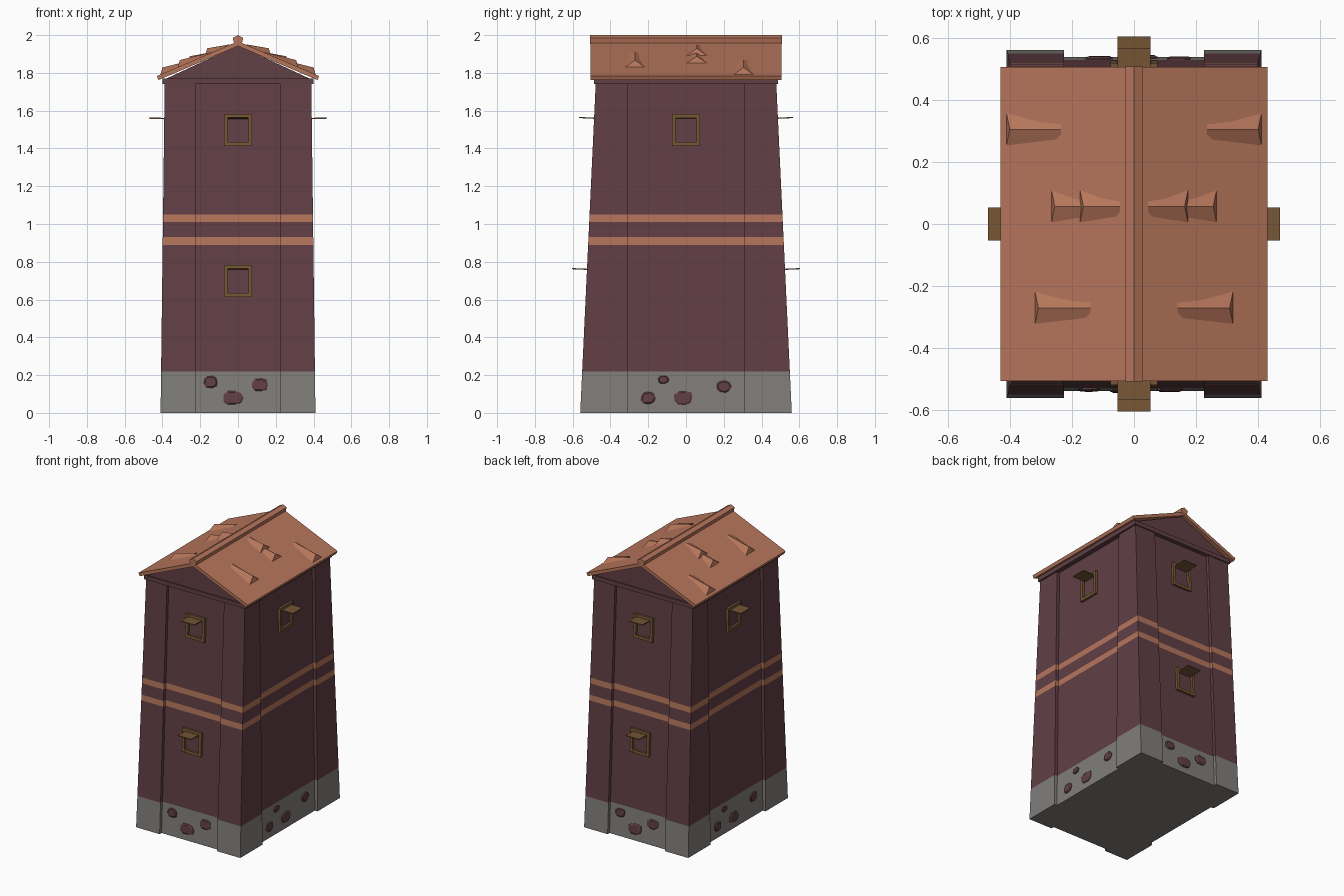
import bpy, bmesh, math, random
from mathutils import Matrix, Vector

random.seed(4)
if "Cube" in bpy.data.objects:
    bpy.data.objects.remove(bpy.data.objects["Cube"])


def material(name, rgb):
    m = bpy.data.materials.new(name)
    m.use_nodes = True
    m.diffuse_color = (*rgb, 1)
    m.node_tree.nodes["Principled BSDF"].inputs["Base Color"].default_value = (*rgb, 1)
    return m


PLASTER = material("dark red plaster", (0.12, 0.05, 0.06))
STONE = material("grey stone", (0.22, 0.21, 0.20))
CLAY = material("orange clay", (0.47, 0.18, 0.105))
WOOD = material("brown wood", (0.18, 0.093, 0.036))


def finish(name, bm, *mats):
    bmesh.ops.recalc_face_normals(bm, faces=bm.faces)
    mesh = bpy.data.meshes.new(name)
    bm.to_mesh(mesh)
    bm.free()
    for m in mats:
        mesh.materials.append(m)
    obj = bpy.data.objects.new(name, mesh)
    bpy.context.collection.objects.link(obj)
    return obj


def loft(bm, rings, matrix=Matrix()):
    """Skin a closed, capped solid over rings; returns the side faces of each band."""
    vs = [[bm.verts.new(matrix @ Vector(p)) for p in ring] for ring in rings]
    n = len(vs[0])
    bands = []
    for a, b in zip(vs, vs[1:]):
        bands.append([bm.faces.new((a[i], a[(i + 1) % n], b[(i + 1) % n], b[i]))
                      for i in range(n)])
    caps = bm.faces.new(vs[0]), bm.faces.new(vs[-1])
    return bands, caps


def box(bm, matrix, centre, size):
    m = matrix @ Matrix.Translation(centre) @ Matrix.Diagonal((*size, 1))
    bmesh.ops.create_cube(bm, size=1, matrix=m)


def prism(name, profile, half_length, mat):
    """Extrude an x-z profile along y."""
    bm = bmesh.new()
    loft(bm, [[(x, y, z) for x, z in profile] for y in (-half_length, half_length)])
    return finish(name, bm, mat)


# Tapered tower: corner piers around recessed walls
HALF_X, HALF_Y, RECESS = 0.41, 0.56, 0.022
SLOPE_X, SLOPE_Y = 0.0125, 0.047
PIER_X, PIER_Y, WALL_TOP = 0.225, 0.31, 1.745


def tower_ring(z):
    X, Y = HALF_X - SLOPE_X * z, HALF_Y - SLOPE_Y * z
    corner = [(X - RECESS, PIER_Y), (X, PIER_Y), (X, Y), (PIER_X, Y), (PIER_X, Y - RECESS)]
    ring = []
    for sx, sy in ((1, 1), (-1, 1), (-1, -1), (1, -1)):
        pts = corner if sx * sy > 0 else corner[::-1]
        ring += [(sx * x, sy * y, z) for x, y in pts]
    return ring


bm = bmesh.new()
levels = [0, 0.22, 0.89, 0.93, 1.01, 1.05, WALL_TOP]
bands, caps = loft(bm, [tower_ring(z) for z in levels])
for band, slot in zip(bands, (1, 0, 2, 0, 2, 0)):
    for f in band:
        f.material_index = slot
caps[0].material_index = 1
finish("tower_walls", bm, PLASTER, STONE, CLAY)

# Cornice and gables
bm = bmesh.new()
box(bm, Matrix(), (0, 0, 1.755), (0.8, 0.972, 0.03))
finish("cornice", bm, PLASTER)
prism("gables", [(-0.39, 1.765), (0.39, 1.765), (0, 1.946)], 0.478, PLASTER)

# Roof slabs and ridge cap
RIDGE, EAVE_X, EAVE = 1.967, 0.43, 1.783
PITCH = (RIDGE - EAVE) / EAVE_X
prism("roof", [(0, RIDGE), (EAVE_X, EAVE), (0.421, 1.762), (0, 1.942),
               (-0.421, 1.762), (-EAVE_X, EAVE)], 0.505, CLAY)
prism("ridge_cap", [(0, 2.0), (0.028, 1.985), (0.02, 1.952),
                    (-0.02, 1.952), (-0.028, 1.985)], 0.507, CLAY)


# Raised roof tiles: ridged wedges that fade into the slope
def raised_tile(name, side, outer, inner, y, lift):
    bm = bmesh.new()

    def tri(x, half, height, back):
        z = RIDGE - PITCH * x
        return [(side * x, y - half, z - 0.004), (side * x, y + half, z - 0.004),
                (side * (x - back), y, z + PITCH * back + height)]
    loft(bm, [tri(outer, 0.058, lift, 0.012), tri(inner, 0.037, 0.003, 0)])
    finish(name, bm, CLAY)


TILES = [("rear", 0.412, 0.235, 0.305, 0.033), ("front", 0.32, 0.14, -0.27, 0.033),
         ("middle_lower", 0.267, 0.14, 0.057, 0.03), ("middle_upper", 0.175, 0.045, 0.057, 0.033)]
for side, label in ((1, "left"), (-1, "right")):
    for part, outer, inner, y, lift in TILES:
        raised_tile(f"{label}_{part}_tile", side, outer, inner, y, lift)


def wall_frame(k, u, z):
    """Frame on wall k: x along the wall, -y outward, z up its slope."""
    half, slope = ((HALF_Y, SLOPE_Y), (HALF_X, SLOPE_X))[k % 2]
    return (Matrix.Rotation(k * math.pi / 2, 4, "Z")
            @ Matrix.Translation((u, RECESS + slope * z - half, z))
            @ Matrix.Rotation(-math.atan(slope), 4, "X"))


# Windows: wooden frame with a propped-open shutter
def window(name, k, z):
    m = wall_frame(k, 0, z)
    bm = bmesh.new()
    for s in (-1, 1):
        box(bm, m, (s * 0.065, -0.005, 0), (0.02, 0.024, 0.168))
        box(bm, m, (0, -0.005, s * 0.074), (0.15, 0.022, 0.02))
    finish(name + "_frame", bm, WOOD)
    bm = bmesh.new()
    box(bm, m, (0, -0.05, 0.062), (0.106, 0.104, 0.006))
    finish(name + "_shutter", bm, WOOD)


# Field stones showing in the base
def stone(name, k, u, z, w, h):
    outline = []
    for i in range(9):
        a = i * math.tau / 9
        r = random.uniform(0.92, 1.12)
        c, s = math.cos(a), math.sin(a)
        outline.append((w * r * math.copysign(abs(c) ** 0.8, c),
                        h * r * math.copysign(abs(s) ** 0.8, s)))
    bm = bmesh.new()
    loft(bm, [[(x * f, d, y * f) for x, y in outline]
              for f, d in ((1, 0.004), (1, -0.004), (0.8, -0.009))], wall_frame(k, u, z))
    finish(name, bm, PLASTER)


END_STONES = [(-0.145, 0.165, 0.037, 0.031), (0.115, 0.15, 0.044, 0.033),
              (-0.025, 0.08, 0.051, 0.037)]
SIDE_STONES = [(-0.2, 0.08, 0.037, 0.032), (-0.12, 0.175, 0.028, 0.02),
               (-0.015, 0.08, 0.049, 0.038), (0.2, 0.14, 0.037, 0.031)]
for k, wall in enumerate(("front", "left", "back", "right")):
    window(f"{wall}_upper_window", k, 1.497)
    if k % 2 == 0:
        window(f"{wall}_lower_window", k, 0.697)
    for i, spec in enumerate(SIDE_STONES if k % 2 else END_STONES):
        stone(f"{wall}_base_stone_{i + 1}", k, *spec)
